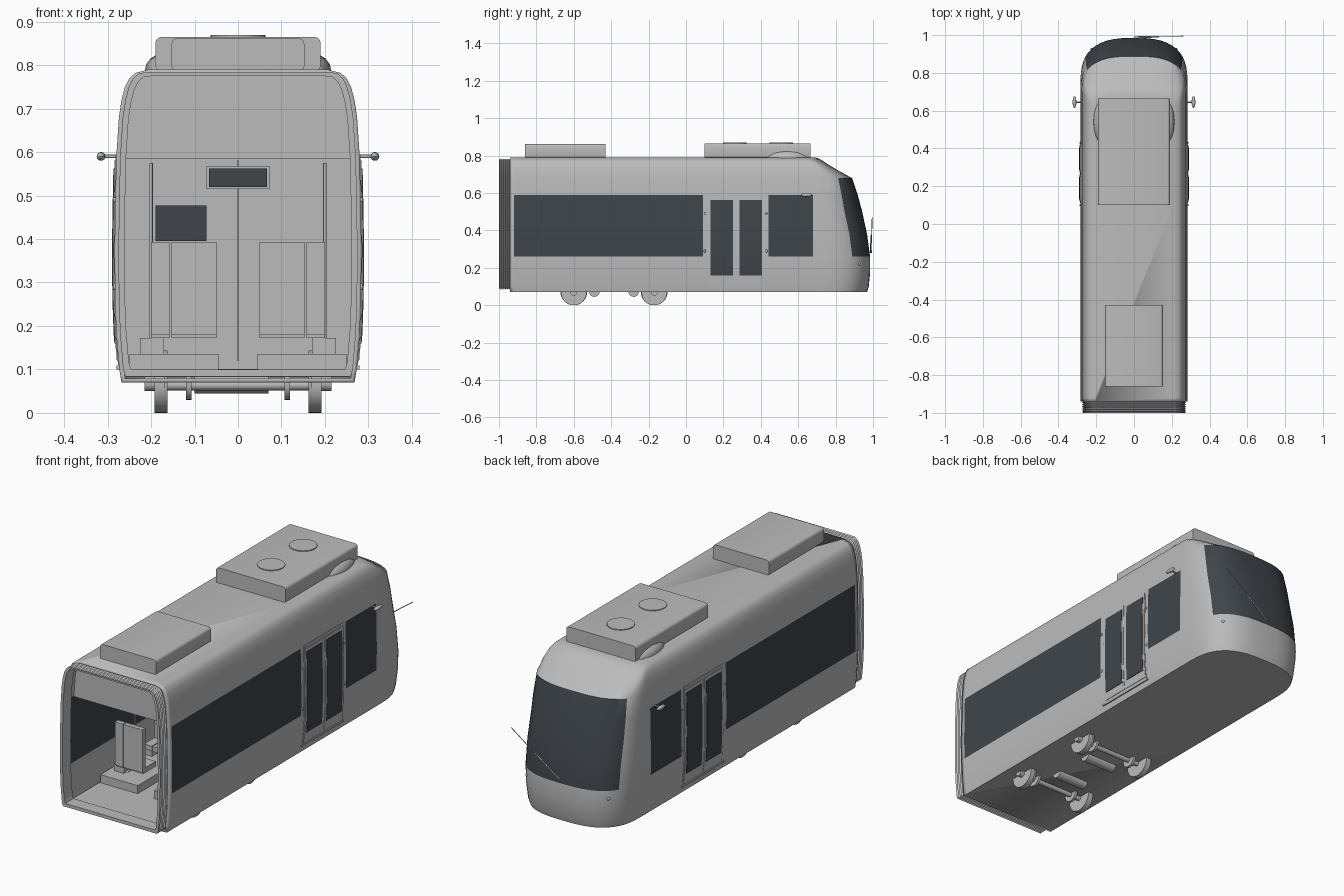
import bpy, bmesh, math
from mathutils import Vector

if "Cube" in bpy.data.objects:
    bpy.data.objects.remove(bpy.data.objects["Cube"])


def material(name, rgb):
    m = bpy.data.materials.new(name)
    m.use_nodes = True
    m.diffuse_color = (*rgb, 1)
    m.node_tree.nodes["Principled BSDF"].inputs["Base Color"].default_value = (*rgb, 1)
    return m


GREY = material("light grey", (0.5, 0.5, 0.5))
GLASS = material("dark glass", (0.05, 0.06, 0.07))

# Body shape by height: (z, half width, nose reach)
LEVELS = [(0.07, 0.268, 0.968), (0.10, 0.273, 0.977), (0.18, 0.28, 0.985), (0.26, 0.283, 0.984),
          (0.38, 0.284, 0.968), (0.50, 0.282, 0.942), (0.59, 0.28, 0.918), (0.68, 0.274, 0.888),
          (0.72, 0.268, 0.815), (0.75, 0.26, 0.765), (0.77, 0.25, 0.735), (0.782, 0.236, 0.715),
          (0.79, 0.205, 0.695)]
START = -0.94


def half_width(z):
    for (z0, w0, _), (z1, w1, _) in zip(LEVELS, LEVELS[1:]):
        if z <= z1:
            return w0 + (w1 - w0) * (z - z0) / (z1 - z0)
    return LEVELS[-1][1]


def finish(name, bm, mats=(GREY,), smooth=False):
    mesh = bpy.data.meshes.new(name)
    bm.to_mesh(mesh)
    bm.free()
    ob = bpy.data.objects.new(name, mesh)
    bpy.context.collection.objects.link(ob)
    for m in mats:
        mesh.materials.append(m)
    if smooth:
        bpy.ops.object.select_all(action='DESELECT')
        ob.select_set(True)
        bpy.context.view_layer.objects.active = ob
        bpy.ops.object.shade_smooth_by_angle(angle=math.radians(35))
    return ob


def loft(bm, rings, closed):
    rows = [[bm.verts.new(p) for p in ring] for ring in rings]
    for a, b in zip(rows, rows[1:]):
        n = len(a)
        for i in range(n if closed else n - 1):
            j = (i + 1) % n
            bm.faces.new((a[i], a[j], b[j], b[i]))
    return rows


def box(name, x, y, z, mat=GREY, bevel=0.0, along=None):
    bm = bmesh.new()
    bmesh.ops.create_cube(bm, size=1)
    for v in bm.verts:
        v.co = Vector([(r[0] + r[1]) / 2 + c * (r[1] - r[0]) for r, c in zip((x, y, z), v.co)])
    if bevel:
        edges = [e for e in bm.edges if along is None
                 or abs((e.verts[0].co - e.verts[1].co).normalized()[along]) > 0.9]
        bmesh.ops.bevel(bm, geom=edges, offset=bevel, segments=3, profile=0.5, affect='EDGES')
    return finish(name, bm, (mat,), bevel > 0)


def rod(name, a, b, radius, sides=12):
    a, b = Vector(a), Vector(b)
    bm = bmesh.new()
    bmesh.ops.create_cone(bm, cap_ends=True, segments=sides, radius1=radius, radius2=radius,
                          depth=(b - a).length)
    turn = (b - a).to_track_quat('Z', 'Y')
    for v in bm.verts:
        v.co = turn @ v.co + (a + b) / 2
    return finish(name, bm, (GREY,), True)


def ball(name, centre, size):
    bm = bmesh.new()
    bmesh.ops.create_uvsphere(bm, u_segments=16, v_segments=8, radius=1)
    for v in bm.verts:
        v.co = Vector(centre) + Vector([c * s for c, s in zip(v.co, size)])
    return finish(name, bm, (GREY,), True)


# Body shell: plan outlines stacked by height, open at the front end
def outline(z, w, nose):
    side = [(w, y) for y in (START, -0.92, 0.09, 0.44)]
    side.append((w, min(0.68, nose - 0.1)))
    depth = min(0.24, nose - 0.02 - side[-1][1])
    arc = [(w * math.cos(t) ** 0.72, nose - depth + depth * math.sin(t) ** 0.72)
           for t in (math.radians(7.5 * i) for i in range(12))] + [(0, nose)]
    half = side + arc
    return [(x, y, z) for x, y in half] + [(-x, y, z) for x, y in reversed(half[:-1])]


bm = bmesh.new()
rows = loft(bm, [outline(*level) for level in LEVELS], False)
bm.faces.new(list(reversed(rows[0])))
bm.faces.new(rows[-1])
columns = len(rows[0]) - 1
for k, face in enumerate(bm.faces):
    z = face.calc_center_median().z
    if k < columns * (len(LEVELS) - 1):
        c = min(k % columns, columns - 1 - k % columns)
        side_window = c in (1, 3) and 0.26 < z < 0.59
        windscreen = c >= 9 and 0.26 < z < 0.68
        face.material_index = int(side_window or windscreen)
shell = finish("body_shell", bm, (GREY, GLASS), True)
wall = shell.modifiers.new("wall", 'SOLIDIFY')
wall.thickness = 0.012
wall.offset = -1


# Cross-section loop of the body, shrunk by an inset
def section(y, inset, low=0.07, high=0.79):
    right = [(max(w - inset, 0), min(max(z, low), high - inset * 0.7)) for z, w, _ in LEVELS]
    return [(x, y, z) for x, z in right] + [(-x, y, z) for x, z in reversed(right)]


# Ribbed gangway bellows
bm = bmesh.new()
COUNT = 13
ribs = [section(-1 + 0.065 * i / (COUNT - 1), 0.009 + 0.007 * (i % 2), 0.084 + 0.006 * (i % 2))
        for i in range(COUNT)]
inner = [[(x * 0.95, y, 0.1 + (z - 0.084) * 0.965) for x, y, z in ring] for ring in (ribs[-1], ribs[0])]
loft(bm, ribs + inner + [ribs[0]], True)
bmesh.ops.recalc_face_normals(bm, faces=bm.faces)
finish("gangway_bellows", bm)

# Cab partition and front end header
for name, y, low in (("cab_partition", 0.6, 0.08), ("end_header", -0.9, 0.585)):
    bm = bmesh.new()
    ends = loft(bm, [section(y, 0.012, low), section(y + 0.02, 0.012, low)], True)
    bm.faces.new(ends[0])
    bm.faces.new(list(reversed(ends[1])))
    bmesh.ops.remove_doubles(bm, verts=bm.verts, dist=0.0001)
    bmesh.ops.recalc_face_normals(bm, faces=bm.faces)
    finish(name, bm)
box("cab_door", (-0.002, 0.002), (0.592, 0.6), (0.12, 0.58))
box("display_frame", (-0.073, 0.073), (0.58, 0.6), (0.515, 0.568))
box("display_screen", (-0.067, 0.067), (0.575, 0.581), (0.52, 0.562), GLASS)
box("cab_window", (-0.19, -0.072), (0.592, 0.599), (0.395, 0.477), GLASS)
box("cabin_floor", (-0.255, 0.255), (START, 0.6), (0.082, 0.095))


# Curved panels lying on the body side
def side_panel(name, s, y, z, lift, mat):
    zs = [z[0]] + [l[0] for l in LEVELS if z[0] < l[0] < z[1]] + [z[1]]
    bm = bmesh.new()
    outer = [[(s * (half_width(h) + lift), yy, h) for yy in y] for h in zs]
    back = [[(s * (half_width(h) - 0.014 - lift), yy, h) for yy in y] for h in zs]
    rings = [[o[0], o[1], b[1], b[0]] for o, b in zip(outer, back)]
    ends = loft(bm, rings, True)
    bm.faces.new(ends[0])
    bm.faces.new(ends[-1])
    bmesh.ops.recalc_face_normals(bm, faces=bm.faces)
    finish(name, bm, (mat,))


for s, tag in ((1, "left"), (-1, "right")):
    # Doors
    side_panel(tag + "_door_frame", s, (0.112, 0.42), (0.11, 0.594), 0.002, GREY)
    for a, b in ((0.13, 0.25), (0.285, 0.405)):
        side_panel(tag + "_door_leaf", s, (a - 0.012, b + 0.012), (0.12, 0.58), 0.004, GREY)
        side_panel(tag + "_door_glass", s, (a, b), (0.16, 0.562), 0.006, GLASS)
    side_panel(tag + "_door_sill", s, (0.1, 0.43), (0.1, 0.109), 0.006, GREY)
    for y in (0.1, 0.43):
        ball(tag + "_door_button", (s * 0.284, y, 0.29), (0.004, 0.006, 0.008))
        ball(tag + "_door_lamp", (s * 0.284, y, 0.49), (0.004, 0.005, 0.006))
    # Mirror, headlamp and roof fairing
    rod(tag + "_mirror_arm", (s * 0.27, 0.645, 0.59), (s * 0.315, 0.645, 0.59), 0.004)
    ball(tag + "_mirror", (s * 0.315, 0.645, 0.59), (0.01, 0.032, 0.01))
    ball(tag + "_headlamp", (s * 0.222, 0.925, 0.22), (0.008, 0.008, 0.008))
    ball(tag + "_roof_fairing", (s * 0.17, 0.54, 0.785), (0.045, 0.115, 0.042))
    # Seats on plinths, with grab poles
    for y, back in ((-0.62, -1), (-0.4, 1), (-0.2, -1), (0.0, 1)):
        ends = sorted((s * 0.05, s * 0.2))
        middle = s * 0.155
        for x in ((ends[0], middle - 0.002), (middle + 0.002, ends[1])):
            box(tag + "_seat_cushion", x, (y - 0.05, y + 0.05), (0.172, 0.197))
            spine = y + back * 0.045
            box(tag + "_seat_back", x, (spine - 0.012, spine + 0.012), (0.18, 0.393))
        box(tag + "_seat_leg", sorted((s * 0.17, s * 0.225)), (y - 0.03, y + 0.03), (0.09, 0.172))
    box(tag + "_plinth", sorted((s * 0.045, s * 0.25)), (-0.72, 0.06), (0.09, 0.135))
    for y in (-0.52, 0.06):
        rod(tag + "_grab_pole", (s * 0.2, y, 0.1), (s * 0.2, y, 0.575), 0.004)
    # Wheels and brake discs
    for y in (-0.6, -0.17):
        rod(tag + "_wheel", (s * 0.168, y, 0.068), (s * 0.192, y, 0.068), 0.068, 32)
        rod(tag + "_wheel_flange", (s * 0.162, y, 0.072), (s * 0.17, y, 0.072), 0.072, 32)
        rod(tag + "_axle_cap", (s * 0.19, y, 0.068), (s * 0.215, y, 0.068), 0.018)
        rod(tag + "_brake_disc", (s * 0.107, y, 0.068), (s * 0.12, y, 0.068), 0.038, 24)

# Axles and motors
for y, motor in ((-0.6, -0.49), (-0.17, -0.28)):
    rod("axle", (-0.18, y, 0.064), (0.18, y, 0.064), 0.012)
    rod("motor", (-0.1, motor, 0.073), (0.07, motor, 0.073), 0.028, 20)

# Roof equipment
box("roof_unit_large", (-0.19, 0.19), (0.1, 0.665), (0.785, 0.865), bevel=0.014, along=1)
box("roof_unit_small", (-0.153, 0.153), (-0.86, -0.43), (0.785, 0.862), bevel=0.014, along=1)
for y in (0.26, 0.51):
    rod("roof_fan", (0, y, 0.86), (0, y, 0.869), 0.063, 32)

# Windscreen wiper
rod("wiper_arm", (0, 0.985, 0.28), (0.13, 0.99, 0.375), 0.003, 6)
rod("wiper_blade", (0.0, 0.992, 0.28), (0.26, 0.995, 0.47), 0.002, 6)
